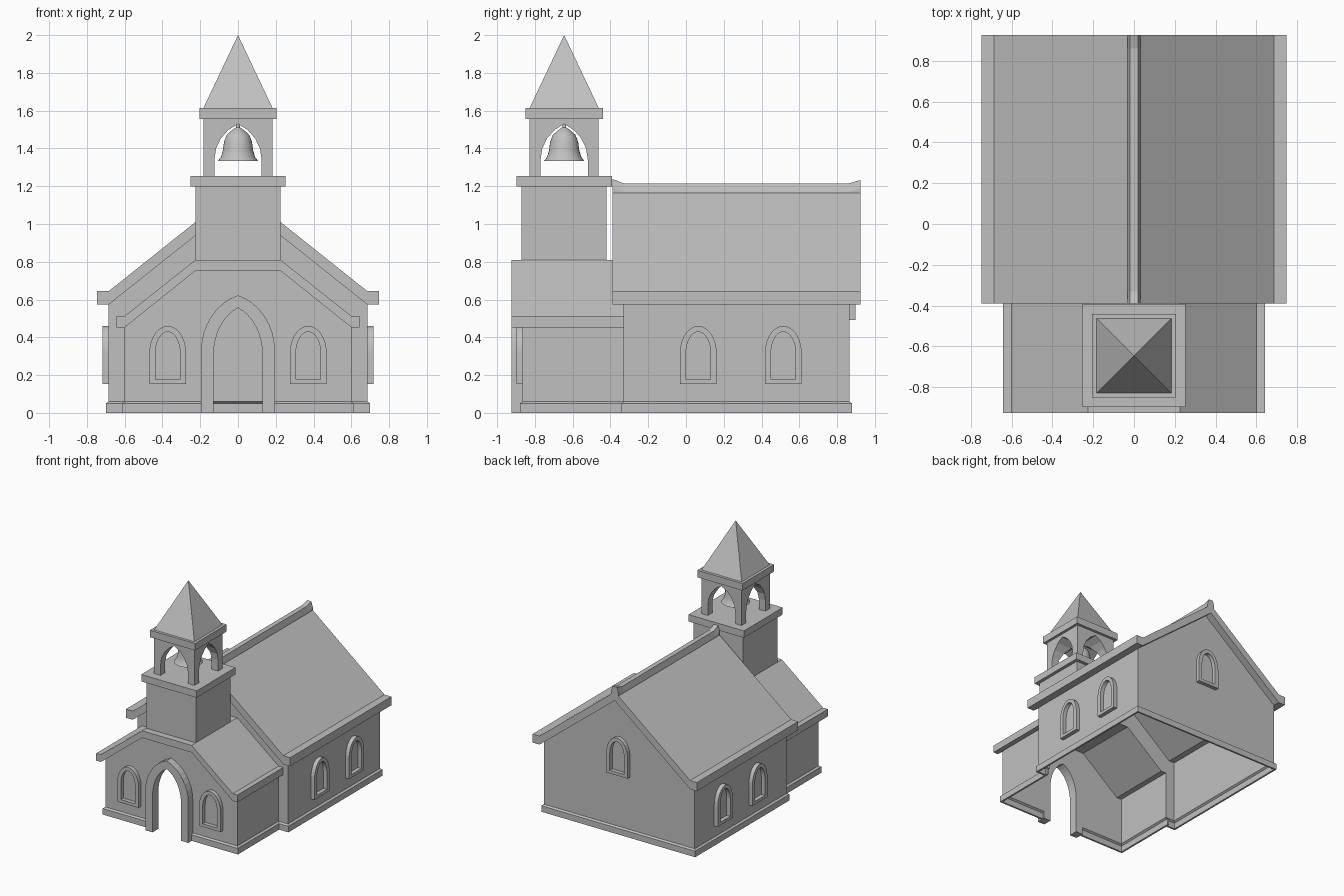
import bpy, bmesh, math
from mathutils import Matrix, Vector

cube = bpy.data.objects.get("Cube")
if cube:
    bpy.data.objects.remove(cube, do_unlink=True)

stone = bpy.data.materials.new("grey_stone")
stone.use_nodes = True
GREY = (0.53, 0.53, 0.53, 1)
stone.diffuse_color = GREY
stone.node_tree.nodes["Principled BSDF"].inputs["Base Color"].default_value = GREY


def finish(name, bm, matrix=None):
    """Turn a bmesh into a named stone object."""
    if matrix:
        bm.transform(matrix)
    bmesh.ops.recalc_face_normals(bm, faces=bm.faces)
    mesh = bpy.data.meshes.new(name)
    bm.to_mesh(mesh)
    bm.free()
    mesh.materials.append(stone)
    obj = bpy.data.objects.new(name, mesh)
    bpy.context.collection.objects.link(obj)
    return obj


def loft(name, rings, matrix=None, caps=True):
    """Skin closed rings of points; without caps the last ring meets the first."""
    bm = bmesh.new()
    loops = [[bm.verts.new(p) for p in ring] for ring in rings]
    n = len(loops[0])
    pairs = list(zip(loops, loops[1:]))
    if caps:
        bm.faces.new(loops[0])
        bm.faces.new(loops[-1])
    else:
        pairs.append((loops[-1], loops[0]))
    for a, b in pairs:
        for i in range(n):
            j = (i + 1) % n
            bm.faces.new((a[i], a[j], b[j], b[i]))
    return finish(name, bm, matrix)


def prism(name, poly, y0, y1, matrix=None):
    return loft(name, [[(x, y, z) for x, z in poly] for y in (y0, y1)], matrix)


def mirrored(half):
    """Close a right-hand outline with its reflection."""
    return half + [(-x, z) for x, z in reversed(half) if x > 0]


def block(name, half, z0, z1, y):
    return prism(name, [(-half, z0), (half, z0), (half, z1), (-half, z1)], y - half, y + half)


def cut(obj, *cutters):
    bpy.context.view_layer.objects.active = obj
    for cutter in cutters:
        mod = obj.modifiers.new("opening", "BOOLEAN")
        mod.operation, mod.solver, mod.object = "DIFFERENCE", "EXACT", cutter
        bpy.ops.object.modifier_apply(modifier=mod.name)


def discard(*objs):
    for o in objs:
        bpy.data.objects.remove(o, do_unlink=True)


def arch(w, bottom, spring, top, sweep=90, steps=8):
    """Arched outline; a sweep under 90 degrees leaves a point at the crown."""
    end = math.radians(sweep)
    half = [(w, bottom)]
    for i in range(steps):
        t = end * i / steps
        half.append((w * (math.cos(t) - math.cos(end)) / (1 - math.cos(end)),
                     spring + (top - spring) * math.sin(t) / math.sin(end)))
    return mirrored(half + [(0, top)])


def house(name, w, y0, y1, crown, base=0.0):
    """Gabled solid with a flared plinth; crown is the right half above the wall."""
    flare = 0.015
    bm = bmesh.new()
    levels = [(base, flare), (0.05, flare), (0.06, 0)]
    rings = [[bm.verts.new((sx * (w + f), y, z)) for sx, y in
              ((-1, y0 - f), (1, y0 - f), (1, y1 + f), (-1, y1 + f))] for z, f in levels]
    bm.faces.new(rings[0])
    for a, b in zip(rings, rings[1:]):
        for i in range(4):
            j = (i + 1) % 4
            bm.faces.new((a[i], a[j], b[j], b[i]))
    top = mirrored(crown)
    front = [rings[2][1]] + [bm.verts.new((x, y0, z)) for x, z in top] + [rings[2][0]]
    back = [rings[2][2]] + [bm.verts.new((x, y1, z)) for x, z in top] + [rings[2][3]]
    bm.faces.new(front)
    bm.faces.new(back)
    for i in range(len(front) - 1):
        bm.faces.new((front[i], front[i + 1], back[i + 1], back[i]))
    return finish(name, bm)


# Thin-walled nave and porch, open to each other and below, with a ledge at the eaves
nave = house("nave_walls", 0.685, -0.33, 0.865, [(0.685, 0.6), (0, 1.14)])
nave_room = house("nave_room", 0.67, -0.315, 0.85,
                  [(0.67, 0.575), (0.62, 0.575), (0, 1.067)], -0.1)
porch = house("porch_walls", 0.6, -0.865, -0.328, [(0.6, 0.475), (0.225, 0.77)])
porch_room = house("porch_room", 0.585, -0.85, -0.2,
                   [(0.585, 0.455), (0.54, 0.455), (0.2, 0.723)], -0.1)
doorway = prism("doorway", arch(0.13, -0.1, 0.3, 0.555, 72), -1, -0.75)
cut(nave, nave_room, porch_room)
cut(porch, porch_room, doorway)
discard(nave_room, porch_room, doorway)

# Door surround standing on the ground
outer = arch(0.195, 0, 0.33, 0.623, 72)
inner = arch(0.13, 0, 0.3, 0.555, 72)
prism("door_surround", outer + inner[::-1], -0.925, -0.85)


# Window surrounds
def window(name, place, angle):
    matrix = Matrix.Translation(Vector(place)) @ Matrix.Rotation(angle, 4, "Z")
    out = arch(0.097, 0, 0.165, 0.308)
    inn = arch(0.065, 0.025, 0.165, 0.277)
    rings = [[(x, y, z) for x, z in o] for o, y in
             ((out, 0.005), (out, -0.033), (inn, -0.033), (inn, 0.005))]
    loft(name, rings, matrix, caps=False)


for side, s in (("left", 1), ("right", -1)):
    window("front_window_" + side, (s * 0.372, -0.865, 0.152), 0)
    for i, y in enumerate((0.065, 0.515)):
        window(f"side_window_{side}_{i + 1}", (s * 0.685, y, 0.152), s * math.pi / 2)
window("back_window", (0, 0.865, 0.492), math.pi)


# Roof slabs with flat eaves
def roof(name, top, under, y0, y1):
    prism(name, mirrored(top) + mirrored(under)[::-1], y0, y1)


roof("nave_roof", [(0.747, 0.644), (0.685, 0.644), (0, 1.19)],
     [(0.747, 0.573), (0.685, 0.573), (0, 1.118)], -0.39, 0.925)
roof("porch_roof", [(0.642, 0.513), (0.6, 0.513), (0.225, 0.81)],
     [(0.642, 0.453), (0.6, 0.453), (0.225, 0.752)], -0.925, -0.325)

# Ridge cap with upturned ends
loft("ridge_cap", [[(-0.033, y, 1.14), (0.033, y, 1.14), (0.033, y, z - 0.045),
                    (0.02, y, z), (-0.02, y, z), (-0.033, y, z - 0.045)]
                   for y, z in ((-0.39, 1.238), (-0.33, 1.215), (0.86, 1.215), (0.925, 1.233))])

# Tower and cornices
TY = -0.645
block("tower", 0.225, 0.79, 1.2, TY)
block("lower_cornice", 0.252, 1.198, 1.255, TY)
block("upper_cornice", 0.205, 1.556, 1.614, TY)

# Belfry vaulted by an arch in each direction
belfry = block("belfry", 0.183, 1.255, 1.56, TY)
opening = arch(0.125, 1.2, 1.34, 1.53, 65, 4)
place = Matrix.Translation((0, TY, 0))
arch_a = prism("arch_a", opening, -0.4, 0.4, place)
arch_b = prism("arch_b", opening, -0.4, 0.4, place @ Matrix.Rotation(math.pi / 2, 4, "Z"))
cut(belfry, arch_a, arch_b)
discard(arch_a, arch_b)

# Spire
bm = bmesh.new()
bmesh.ops.create_cone(bm, cap_ends=True, segments=4, radius1=0.183 * math.sqrt(2),
                      radius2=0, depth=0.386)
finish("spire", bm, Matrix.Translation((0, TY, 1.807)) @ Matrix.Rotation(math.pi / 4, 4, "Z"))

# Bell, turned from a profile with a hollow inside
profile = [(0.008, 1.54), (0.01, 1.512), (0.03, 1.498), (0.06, 1.472), (0.074, 1.435),
           (0.08, 1.39), (0.09, 1.355), (0.107, 1.333), (0.092, 1.333), (0.075, 1.37),
           (0.062, 1.44), (0, 1.485)]
bm = bmesh.new()
verts = [bm.verts.new((r, 0, z)) for r, z in profile]
edges = [bm.edges.new(pair) for pair in zip(verts, verts[1:])]
bmesh.ops.spin(bm, geom=verts + edges, axis=(0, 0, 1), cent=(0, 0, 0),
               angle=math.tau, steps=32, use_duplicate=False)
bmesh.ops.remove_doubles(bm, verts=bm.verts, dist=0.0005)
bell = finish("bell", bm, place)
bpy.ops.object.select_all(action="DESELECT")
bell.select_set(True)
bpy.context.view_layer.objects.active = bell
bpy.ops.object.shade_smooth_by_angle(angle=math.radians(40))
